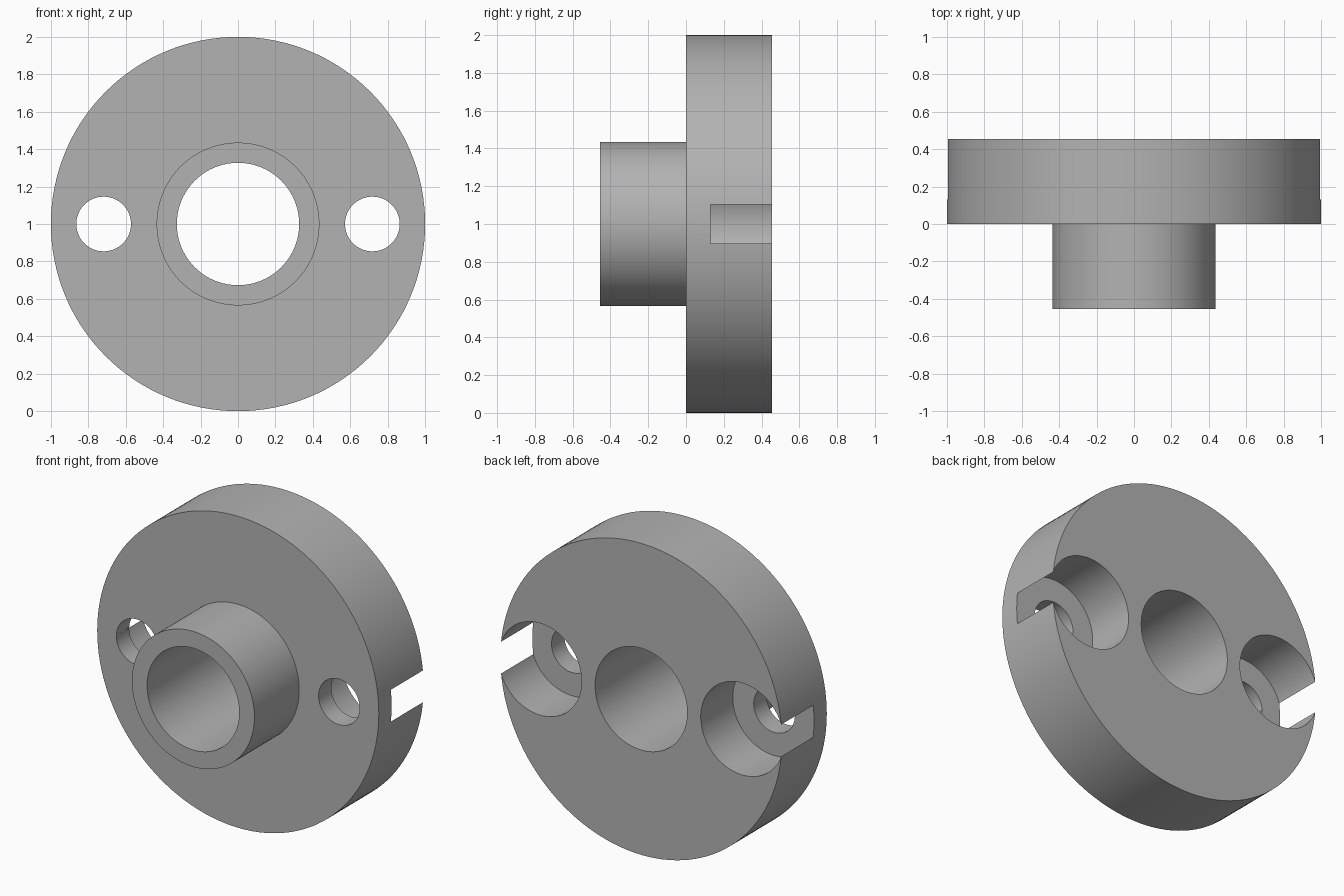
import bpy, bmesh, math
from mathutils import Matrix, Vector

cube = bpy.data.objects.get("Cube")
if cube:
    bpy.data.objects.remove(cube, do_unlink=True)

SEGMENTS = 128
FRONT, STEP, BACK = -0.455, 0.0, 0.455   # depths along y
FLOOR = 0.13                             # counterbore floor
RIM_R, BOSS_R, BORE_R = 1.0, 0.435, 0.327
BOLT_X, BOLT_R, POCKET_R = 0.718, 0.146, 0.295

grey = bpy.data.materials.new("plain grey")
grey.use_nodes = True
colour = (0.45, 0.45, 0.45, 1)
grey.diffuse_color = colour
grey.node_tree.nodes["Principled BSDF"].inputs["Base Color"].default_value = colour


def lathe(name, profile, x=0.0):
    """Spin a closed (radius, y) profile about the y axis at height 1."""
    bm = bmesh.new()
    verts = [bm.verts.new((r, y, 0)) for r, y in profile]
    edges = [bm.edges.new((a, b)) for a, b in zip(verts, verts[1:] + verts[:1])]
    bmesh.ops.spin(bm, geom=verts + edges, cent=(0, 0, 0), axis=(0, 1, 0),
                   angle=math.tau, steps=SEGMENTS, use_merge=True)
    bmesh.ops.remove_doubles(bm, verts=bm.verts, dist=1e-5)
    # Faces and edges that collapse on the axis
    bmesh.ops.dissolve_degenerate(bm, dist=1e-5, edges=bm.edges)
    loose = [e for e in bm.edges if not e.link_faces]
    bmesh.ops.delete(bm, geom=loose, context='EDGES')
    bmesh.ops.recalc_face_normals(bm, faces=bm.faces)
    bm.transform(Matrix.Translation(Vector((x, 0, 1))))
    mesh = bpy.data.meshes.new(name)
    bm.to_mesh(mesh)
    bm.free()
    mesh.materials.append(grey)
    obj = bpy.data.objects.new(name, mesh)
    bpy.context.collection.objects.link(obj)
    return obj


# Round plate with a tubular boss on the front and a bore right through
flange = lathe("flange", [(BORE_R, FRONT), (BOSS_R, FRONT), (BOSS_R, STEP),
                          (RIM_R, STEP), (RIM_R, BACK), (BORE_R, BACK)])
bpy.context.view_layer.objects.active = flange
flange.select_set(True)

# Counterbored bolt holes; the wide pockets break out through the rim
for side, x in (("right", -BOLT_X), ("left", BOLT_X)):
    cutter = lathe(side + "_bolt_cutter",
                   [(0, STEP - 0.1), (BOLT_R, STEP - 0.1), (BOLT_R, FLOOR),
                    (POCKET_R, FLOOR), (POCKET_R, BACK + 0.1), (0, BACK + 0.1)], x)
    cutter.hide_render = True
    cut = flange.modifiers.new(side + "_bolt_hole", 'BOOLEAN')
    cut.operation = 'DIFFERENCE'
    cut.solver = 'EXACT'
    cut.object = cutter
    bpy.ops.object.modifier_apply(modifier=cut.name)
    bpy.data.objects.remove(cutter, do_unlink=True)

bpy.ops.object.shade_smooth_by_angle(angle=math.radians(30))
